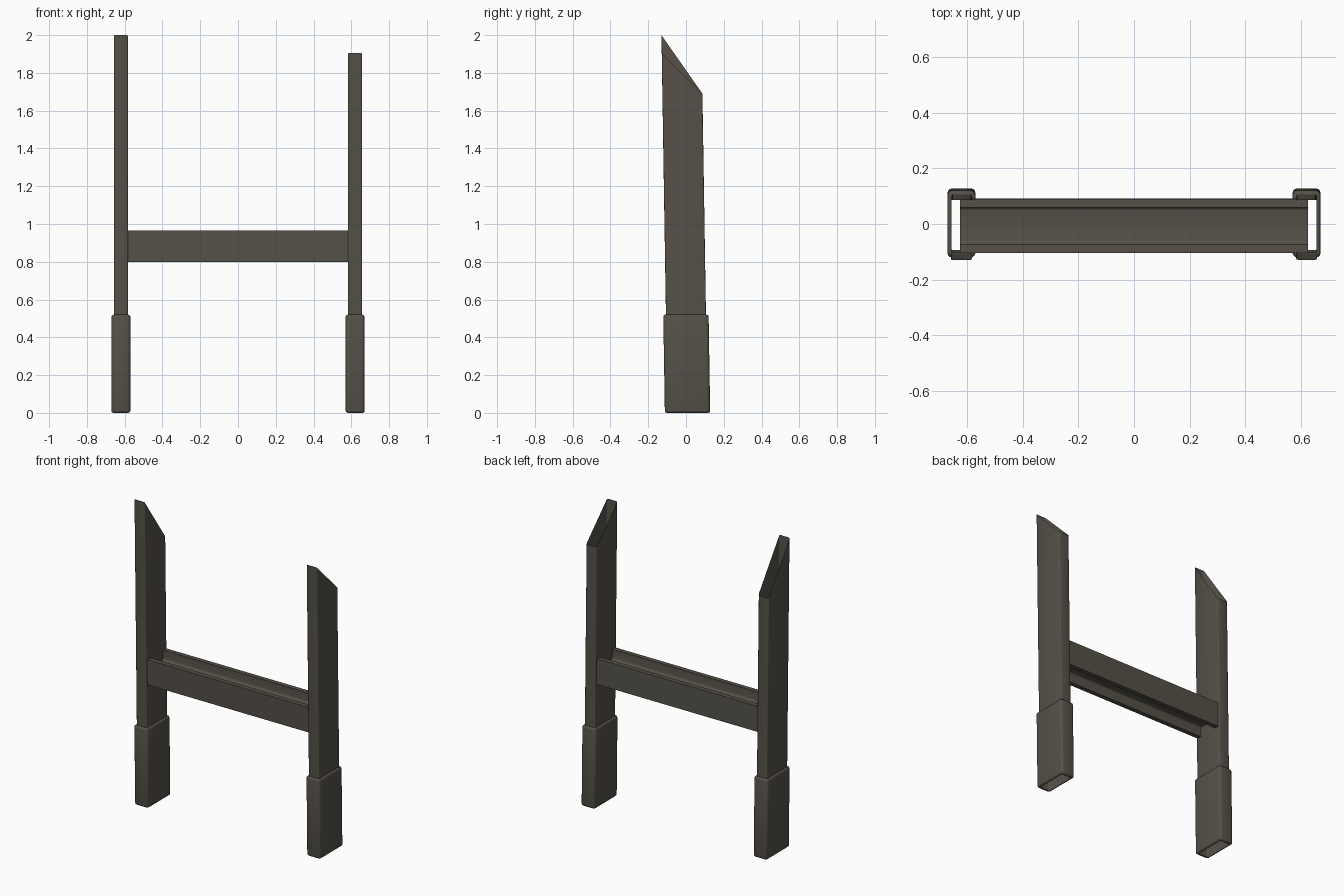
import bpy, math

if "Cube" in bpy.data.objects:
    bpy.data.objects.remove(bpy.data.objects["Cube"])

mat = bpy.data.materials.new("weathered dark steel")
mat.diffuse_color = (0.092, 0.083, 0.066, 1)
mat.use_nodes = True
mat.node_tree.nodes["Principled BSDF"].inputs["Base Color"].default_value = mat.diffuse_color


def lean(z):
    """Slight forward lean shared by every part."""
    return 0.008 - 0.016 * z


def make(name, verts, faces):
    me = bpy.data.meshes.new(name)
    me.from_pydata(verts, [], faces)
    me.materials.append(mat)
    ob = bpy.data.objects.new(name, me)
    bpy.context.collection.objects.link(ob)
    bpy.ops.object.select_all(action='DESELECT')
    ob.select_set(True)
    bpy.context.view_layer.objects.active = ob
    bpy.ops.object.shade_smooth_by_angle(angle=math.radians(35))
    return ob


def round_rect(hx, hy, r, seg=3):
    pts = []
    for k, (sx, sy) in enumerate([(1, 1), (-1, 1), (-1, -1), (1, -1)]):
        for i in range(seg + 1):
            a = math.radians(90 * (k + i / seg))
            pts.append((sx * (hx - r) + r * math.cos(a),
                        sy * (hy - r) + r * math.sin(a)))
    return pts


def loft(name, cx, rings):
    """Open skin through (outline, height) rings; height may depend on y."""
    verts, faces = [], []
    n = len(rings[0][0])
    for pts, h in rings:
        for x, y in pts:
            z = h(y) if callable(h) else h
            verts.append((cx + x, y + lean(z), z))
    for k in range(len(rings) - 1):
        for i in range(n):
            j = (i + 1) % n
            faces.append((k * n + i, k * n + j, (k + 1) * n + j, (k + 1) * n + i))
    return make(name, verts, faces)


HX, HY = 0.0375, 0.106
for side, s, front_z in (("left", -1, 2.0), ("right", 1, 1.905)):
    # hollow post with an obliquely cut open top
    post = round_rect(HX, HY, 0.006)
    cut = lambda y, f=front_z: f + (1.69 - f) * (y + HY) / (2 * HY)
    loft(side + "_post", 0.62 * s, [(post, 0.008), (post, cut)])

    # rounded foot sleeve, open underneath
    hx, hy, b = 0.05, 0.12, 0.012
    inner = round_rect(HX - 0.001, HY - 0.004, 0.006)
    rings = [(inner, 0.012), (inner, 0.0)]
    arc = [math.radians(a) for a in (0, 30, 60, 90)]
    for a in arc:
        d = b * (1 - math.sin(a))
        rings.append((round_rect(hx - d, hy - d, 0.016 - d * 0.6), b * (1 - math.cos(a))))
    for a in reversed(arc):
        d = b * (1 - math.sin(a))
        rings.append((round_rect(hx - d, hy - d, 0.016 - d * 0.6), 0.52 - b * (1 - math.cos(a))))
    rings.append((inner, 0.52))
    loft(side + "_foot_sleeve", 0.62 * s, rings)

# crossbar: H section with upright flanges and a level web
W, H, T, WEB, F = 0.0965, 0.0825, 0.03, 0.018, 0.012
quarter = [(W, H), (W - T, H)]
for i in range(4):
    a = math.radians(30 * i)
    quarter.append((W - T - F + F * math.cos(a), WEB + F - F * math.sin(a)))
prof = (quarter + [(-y, z) for y, z in reversed(quarter)]
        + [(-y, -z) for y, z in quarter] + [(y, -z) for y, z in reversed(quarter)])
n = len(prof)
zc = 0.8825
verts = [(x, y + lean(zc + z), zc + z) for x in (-0.625, 0.625) for y, z in prof]
faces = [(i, n + i, n + (i + 1) % n, (i + 1) % n) for i in range(n)]
# end caps
faces += [tuple(range(n)), tuple(reversed(range(n, 2 * n)))]
bar = make("crossbar", verts, faces)
import bmesh
bm = bmesh.new()
bm.from_mesh(bar.data)
bmesh.ops.recalc_face_normals(bm, faces=bm.faces)
bm.to_mesh(bar.data)
bm.free()
